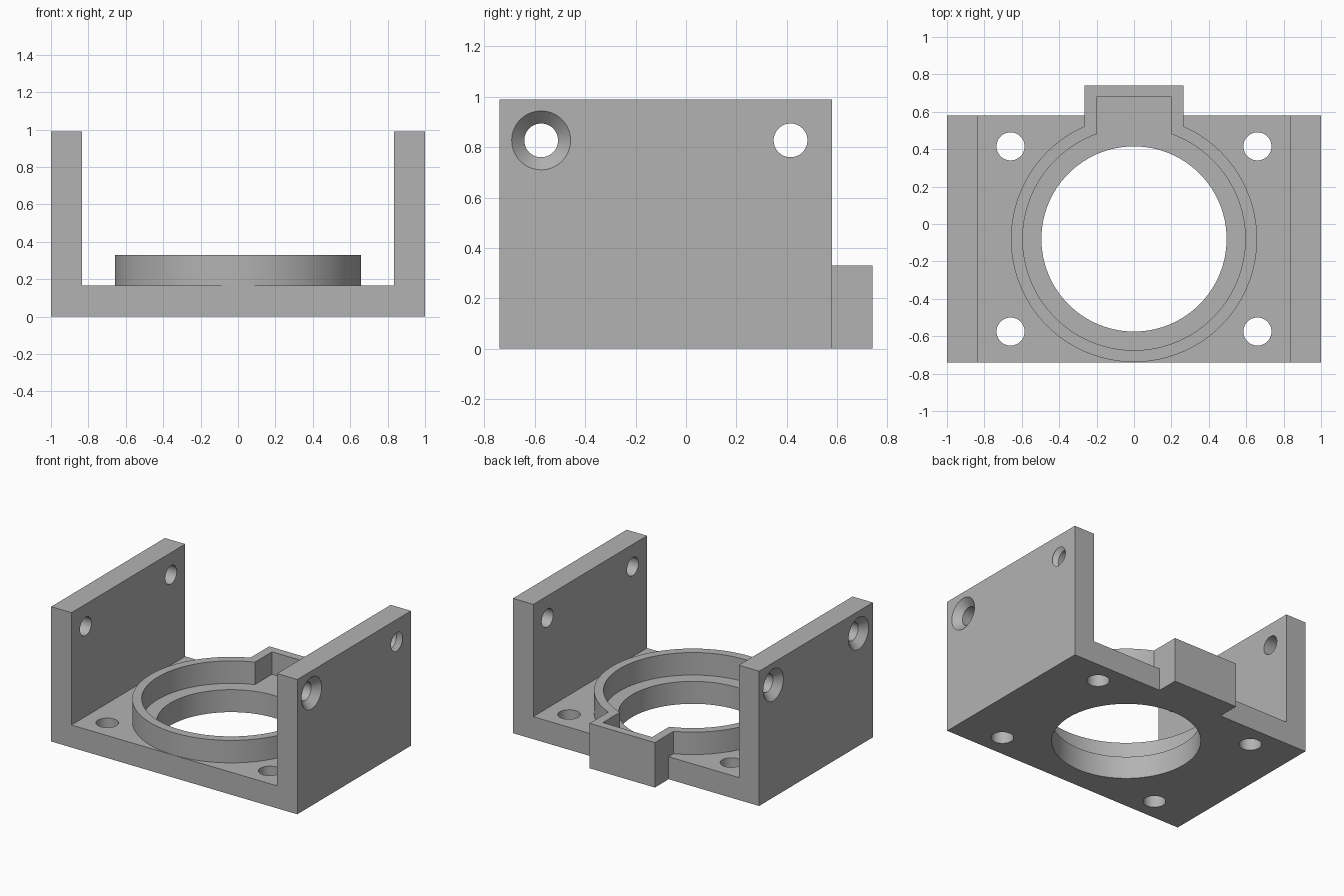
import bpy
import bmesh
from math import pi, radians
from mathutils import Matrix

if "Cube" in bpy.data.objects:
    bpy.data.objects.remove(bpy.data.objects["Cube"], do_unlink=True)

FLOOR, RIM, TOP = 0.165, 0.33, 0.99      # heights
FRONT, BACK, TAB_BACK = -0.74, 0.58, 0.74
RING_Y = -0.08

grey = bpy.data.materials.new("plain grey")
grey.use_nodes = True
colour = (0.45, 0.45, 0.45, 1)
grey.diffuse_color = colour
grey.node_tree.nodes["Principled BSDF"].inputs["Base Color"].default_value = colour


def finish(bm, name):
    bmesh.ops.recalc_face_normals(bm, faces=bm.faces)
    mesh = bpy.data.meshes.new(name)
    bm.to_mesh(mesh)
    bm.free()
    mesh.materials.append(grey)
    obj = bpy.data.objects.new(name, mesh)
    bpy.context.collection.objects.link(obj)
    return obj


def prism(name, points, offset):
    """Extrude a closed outline along an offset."""
    bm = bmesh.new()
    face = bm.faces.new([bm.verts.new(p) for p in points])
    ext = bmesh.ops.extrude_face_region(bm, geom=[face])
    moved = [v for v in ext["geom"] if isinstance(v, bmesh.types.BMVert)]
    bmesh.ops.translate(bm, verts=moved, vec=offset)
    return finish(bm, name)


def block(name, half_x, y0, y1, z0, z1):
    outline = [(-half_x, y0, z0), (half_x, y0, z0), (half_x, y1, z0), (-half_x, y1, z0)]
    return prism(name, outline, (0, 0, z1 - z0))


def cone(name, r1, r2, depth, centre, turn=0, sides=64):
    """Cylinder or cone on z, or turned about y to lie on x."""
    bm = bmesh.new()
    place = Matrix.Translation(centre) @ Matrix.Rotation(turn, 4, "Y")
    bmesh.ops.create_cone(bm, cap_ends=True, segments=sides, radius1=r1,
                          radius2=r2, depth=depth, matrix=place)
    return finish(bm, name)


def combine(target, tool, operation):
    mod = target.modifiers.new(operation.lower(), "BOOLEAN")
    mod.operation, mod.solver, mod.object = operation, "EXACT", tool
    bpy.context.view_layer.objects.active = target
    bpy.ops.object.modifier_apply(modifier=mod.name)
    bpy.data.objects.remove(tool, do_unlink=True)


# U-shaped channel: floor and two side walls
inner = 0.835
profile = [(-1, 0), (1, 0), (1, TOP), (inner, TOP), (inner, FLOOR),
           (-inner, FLOOR), (-inner, TOP), (-1, TOP)]
bracket = prism("bracket", [(x, FRONT, z) for x, z in profile], (0, BACK - FRONT, 0))

# Raised ring and rear tab
ring_bottom = 0.06
combine(bracket, cone("ring", 0.658, 0.658, RIM - ring_bottom,
                      (0, RING_Y, (RIM + ring_bottom) / 2), sides=128), "UNION")
combine(bracket, block("tab", 0.265, 0.4, TAB_BACK, 0, RIM), "UNION")

# Recess inside the ring and tab, then the through bore
combine(bracket, cone("recess", 0.595, 0.595, 0.4, (0, RING_Y, FLOOR + 0.2), sides=128),
        "DIFFERENCE")
combine(bracket, block("tab_recess", 0.2, 0.2, 0.68, FLOOR, 0.6), "DIFFERENCE")
combine(bracket, cone("bore", 0.495, 0.495, 1, (0, RING_Y, 0), sides=128), "DIFFERENCE")

# Floor screw holes, and countersunk holes in the side walls
sink = 0.05
for side in (-1, 1):
    for y in (-0.575, 0.415):
        combine(bracket, cone("floor_hole", 0.075, 0.075, 1, (side * 0.66, y, 0)), "DIFFERENCE")
        combine(bracket, cone("wall_hole", 0.067, 0.067, 0.5, (side * 0.95, y, 0.827), pi / 2),
                "DIFFERENCE")
        combine(bracket, cone("countersink", 0.067, 0.117, sink,
                              (side * (1 - sink / 2), y, 0.827), side * pi / 2), "DIFFERENCE")

# Smooth the round walls, keep edges crisp
bpy.ops.object.select_all(action="DESELECT")
bracket.select_set(True)
bpy.context.view_layer.objects.active = bracket
bpy.ops.object.shade_smooth_by_angle(angle=radians(25))
